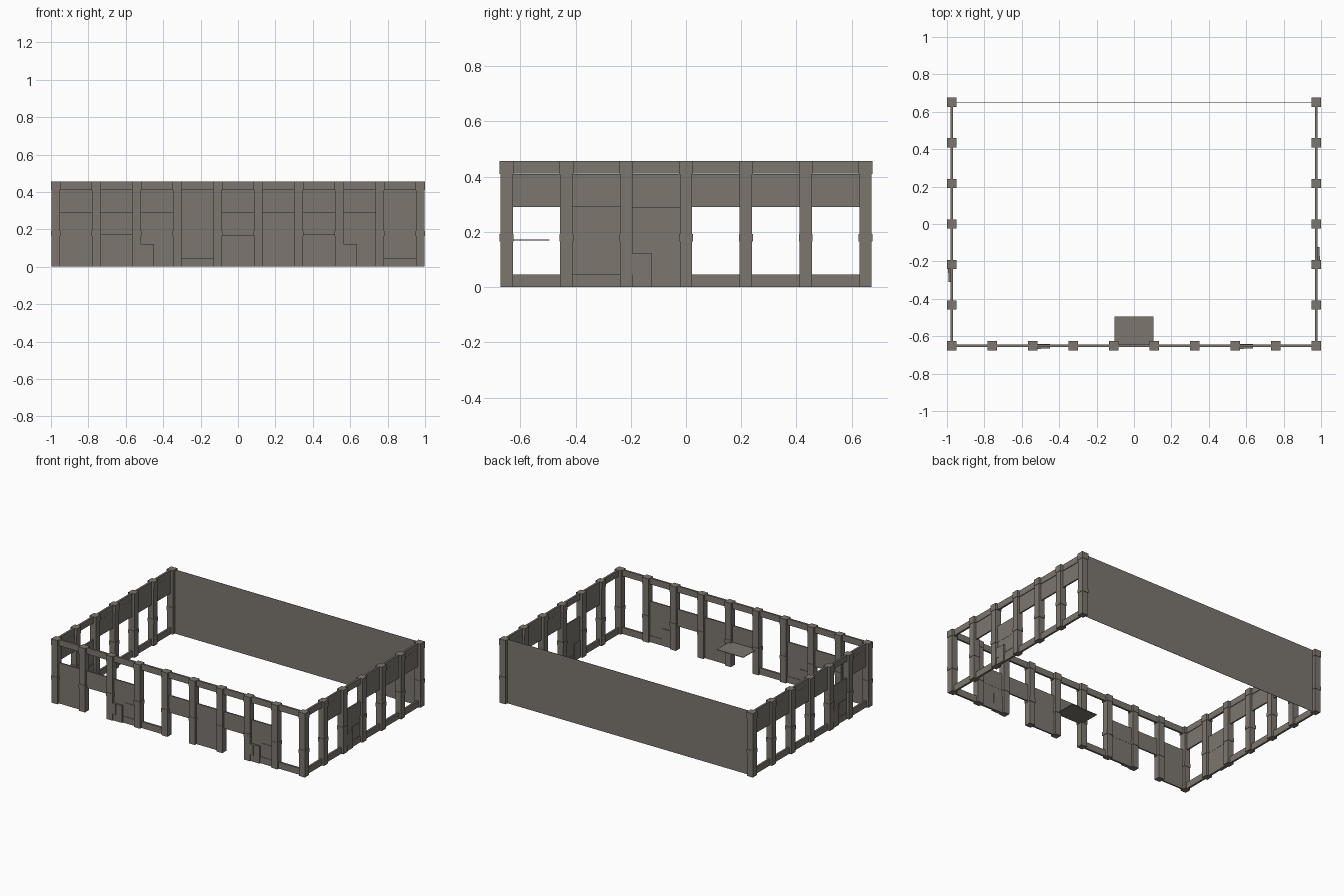
import bpy, bmesh
from mathutils import Matrix, Vector
from math import pi

if "Cube" in bpy.data.objects:
    bpy.data.objects.remove(bpy.data.objects["Cube"])

mat = bpy.data.materials.new("warm_grey_stone")
mat.diffuse_color = (0.2, 0.18, 0.155, 1)
mat.use_nodes = True
mat.node_tree.nodes["Principled BSDF"].inputs["Base Color"].default_value = mat.diffuse_color

H = 0.456            # wall height
STEP = 0.2167        # pillar spacing
HX, HY = 0.975, 0.65 # wall centre lines
HALF = STEP / 2 - 0.022


def boxes(name, parts, matrix=Matrix()):
    """One object from boxes given as (x0, x1, y0, y1, z0, z1)."""
    bm = bmesh.new()
    for x0, x1, y0, y1, z0, z1 in parts:
        m = (Matrix.Translation(((x0 + x1) / 2, (y0 + y1) / 2, (z0 + z1) / 2))
             @ Matrix.Diagonal((x1 - x0, y1 - y0, z1 - z0, 1)))
        bmesh.ops.create_cube(bm, size=1, matrix=m)
    me = bpy.data.meshes.new(name)
    bm.to_mesh(me)
    bm.free()
    me.materials.append(mat)
    ob = bpy.data.objects.new(name, me)
    bpy.context.collection.objects.link(ob)
    ob.matrix_world = matrix
    return ob


def panel(z0, z1, x0=-HALF, x1=HALF, t=0.005):
    return (x0, x1, -t, t, z0, z1)


# bay kinds, drawn facing -y around x = 0
BEAM = panel(0.412, H, t=0.007)
SILL = panel(0, 0.046, t=0.007)
KINDS = {
    "low_panel": [panel(0, 0.29)],
    "mid_panel": [panel(0.17, 0.29)],
    "tall_window": [SILL],
    "high_panel": [SILL, panel(0.29, 0.41)],
    "booth": [panel(0.17, 0.29), SILL, panel(0.046, 0.17, t=0.004),
              # raised cabinet and framed plate
              (-HALF, -0.015, -0.016, 0.008, 0, 0.122),
              (-HALF, -0.063, -0.019, 0, 0.046, 0.122),
              (-0.006, 0.074, -0.007, 0, 0.065, 0.145)],
}


def bay(kind, x, y, angle):
    m = Matrix.Translation((x, y, 0)) @ Matrix.Rotation(angle, 4, 'Z')
    boxes("bay_" + kind, [BEAM] + KINDS[kind], m)


def pillar(x, y):
    a, b = 0.0225, 0.025
    boxes("pillar", [(-a, a, -a, a, 0, 0.415),
                     (-b, b, -b, b, 0.165, 0.192),
                     (-b, b, -b, b, 0.41, H)], Matrix.Translation((x, y, 0)))


# pillars: front row, then both sides
for i in range(10):
    pillar(-HX + i * STEP, -HY)
for j in range(1, 7):
    for s in (-1, 1):
        pillar(s * HX, -HY + j * STEP)

# front wall bays
front = ["low_panel", "mid_panel", "booth", "tall_window", "mid_panel",
         "low_panel", "mid_panel", "booth", "tall_window"]
for i, kind in enumerate(front):
    bay(kind, -HX + (i + 0.5) * STEP, -HY, 0)

# side wall bays, from front to back
right = ["tall_window", "high_panel", "booth"] + ["high_panel"] * 3
left = ["high_panel", "booth"] + ["high_panel"] * 4
for j in range(6):
    y = -HY + (j + 0.5) * STEP
    bay(right[j], HX, y, pi / 2)
    bay(left[j], -HX, y, -pi / 2)

# counter slab behind the middle front bay
boxes("counter", [(-0.105, 0.105, -0.655, -0.495, 0.168, 0.172)])

# plain back wall
boxes("back_wall", [(-HX, HX, HY - 0.001, HY + 0.001, 0, H)])
